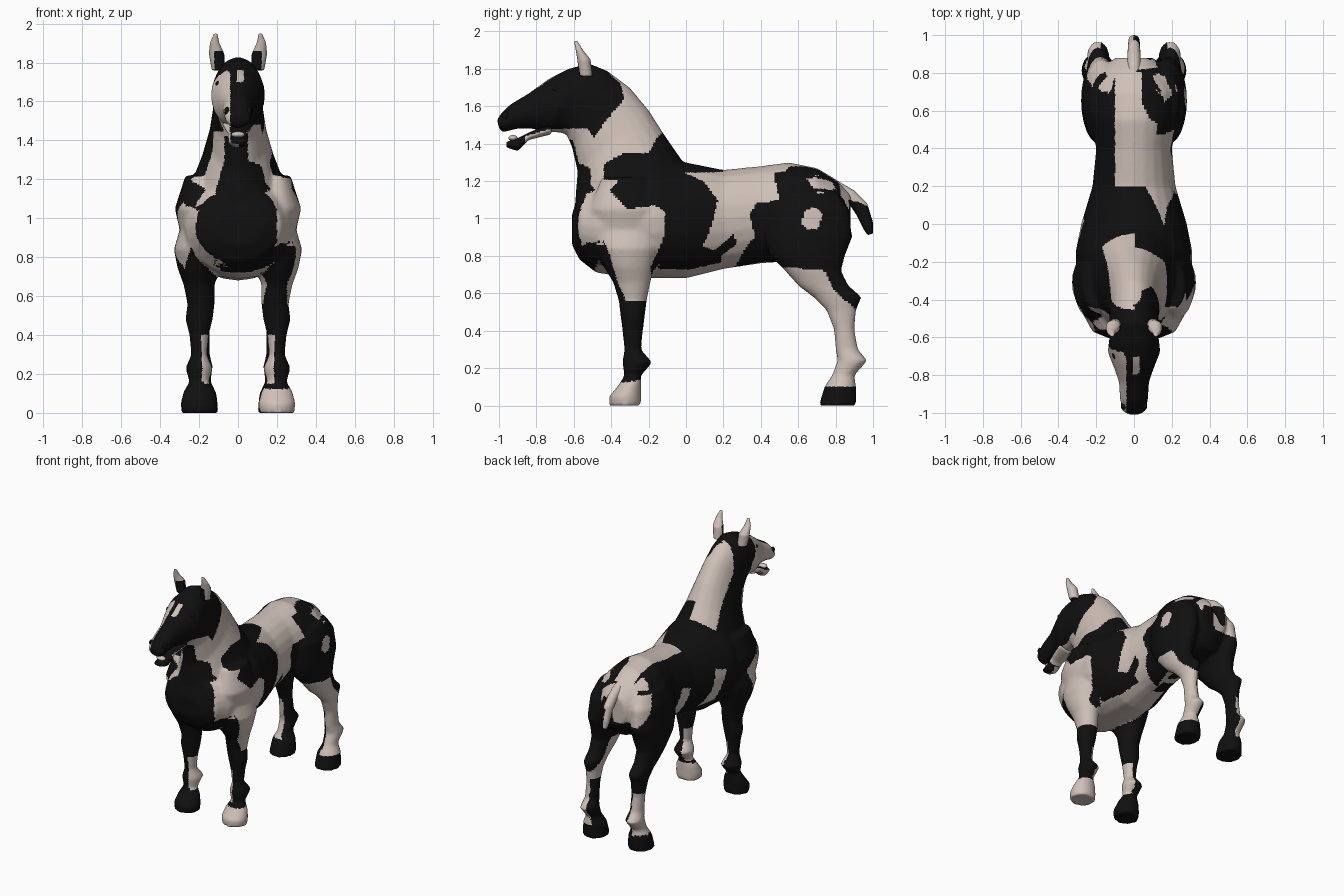
import bpy, bmesh, math
from mathutils import Vector

default_cube = bpy.data.objects.get("Cube")
if default_cube:
    bpy.data.objects.remove(default_cube, do_unlink=True)


def make_material(name, colour):
    material = bpy.data.materials.new(name)
    material.use_nodes = True
    material.diffuse_color = colour
    material.node_tree.nodes["Principled BSDF"].inputs["Base Color"].default_value = colour
    return material


black_coat = make_material("black coat", (.005, .005, .005, 1))
cream_coat = make_material("cream coat", (.62, .53, .48, 1))
BLACK, CREAM = 0, 1

# Coat patches: outlines drawn on the left, right, top or front of the animal
base_colour = {"left": CREAM, "right": BLACK, "top": BLACK, "front": CREAM}
patches = {view: [] for view in base_colour}


def patch(view, colour, *outline):
    patches[view].append((colour, outline))


def inside(u, v, outline):
    hit = False
    previous = outline[-1]
    for current in outline:
        (u1, v1), (u2, v2) = previous, current
        if (v1 > v) != (v2 > v) and u < u1 + (v - v1) * (u2 - u1) / (v2 - v1):
            hit = not hit
        previous = current
    return hit


# Left side: head, shoulder, haunch, foreleg, hoof and chest patches
patch("left", BLACK, (-.5, 1.86), (-.35, 1.72), (-.33, 1.64), (-.44, 1.51), (-.49, 1.43),
      (-.53, 1.48), (-.72, 1.48), (-.86, 1.44), (-.86, 1.3), (-1.1, 1.3), (-1.1, 1.6), (-.7, 1.9))
patch("left", BLACK, (-.44, 1.29), (-.33, 1.35), (-.2, 1.35), (-.15, 1.44), (-.08, 1.5), (0, 1.4),
      (0, 1.24), (.09, 1.2), (.17, 1.1), (.14, .97), (.09, .85), (.15, .83), (.26, .92),
      (.27, .86), (.19, .8), (.19, .7), (-.04, .6), (-.17, .6), (-.19, .74), (-.12, .89),
      (-.11, 1.04), (-.17, 1.07), (-.31, 1.05), (-.41, 1.15), (-.36, 1.2), (-.44, 1.21))
patch("left", BLACK, (.38, 1.08), (.5, 1.1), (.47, 1.24), (.6, 1.4), (.8, 1.28), (.83, 1.12),
      (.9, 1), (.9, .75), (1, .6), (.91, .51), (.79, .62), (.74, .72), (.52, .74), (.42, .77),
      (.26, .74), (.33, .86), (.37, .9), (.34, 1.02))
patch("left", BLACK, (-.65, .8), (-.53, .87), (-.44, .88), (-.4, .79), (-.37, .67), (-.32, .56),
      (-.2, .56), (-.15, .25), (-.22, .14), (-.36, .12), (-.4, .5), (-.7, .7))
patch("left", BLACK, (.6, -.1), (1, -.1), (1, .1), (.6, .1))
patch("left", BLACK, (-.65, 1.17), (-.53, 1.15), (-.55, 1.08), (-.65, 1.05))
patch("left", BLACK, (.87, 1.1), (.92, 1.09), (1.1, 1), (1.1, .9), (.88, .9))
patch("left", CREAM, (.63, 1.23), (.78, 1.2), (.8, 1.16), (.71, 1.13))
patch("left", CREAM, (.62, .97), (.63, 1.04), (.69, 1.06), (.73, 1.02), (.71, .95), (.65, .94))

# Right side: face, throat, crest, shoulder, flank, waist, rump with tail, and shank
patch("right", CREAM, (-1.1, 1.3), (-1.1, 1.6), (-.8, 1.72), (-.68, 1.76), (-.62, 1.6), (-.6, 1.44))
patch("right", CREAM, (-.66, 1.44), (-.5, 1.45), (-.45, 1.2), (-.5, 1.05), (-.65, 1.1))
patch("right", CREAM, (-.48, 1.9), (-.25, 1.8), (0, 1.4), (-.12, 1.28), (-.25, 1.45), (-.4, 1.6))
patch("right", CREAM, (-.6, .78), (-.6, 1.02), (-.45, 1.08), (-.3, .95), (-.35, .8), (-.45, .72))
patch("right", CREAM, (-.08, 1.04), (.02, 1.07), (.06, .9), (.12, .8), (0, .82), (-.04, .95))
patch("right", CREAM, (.25, 1), (.34, 1.03), (.4, .8), (.33, .7))
patch("right", CREAM, (.66, 1.27), (.9, 1.22), (1.1, 1.1), (1.1, .9), (.91, .9), (.8, 1), (.74, 1.12))
patch("right", CREAM, (.7, .12), (.7, .4), (1, .46), (1, .12))

# Back seen from above: spine, withers and a rump spot
patch("top", CREAM, (-.05, 1.1), (-.1, .8), (-.1, .2), (.06, .2), (.14, .05), (.23, .03),
      (.23, .48), (.09, .55), (.04, .65), (.04, 1.1))
patch("top", CREAM, (-.1, -.04), (0, -.05), (.06, -.13), (-.05, -.2))
patch("top", CREAM, (.1, .8), (.17, .78), (.18, .66), (.12, .7))

# Chest blaze
patch("front", BLACK, (-.07, 1.45), (.05, 1.45), (.05, 1.3), (.12, 1.27), (.2, 1.05), (.2, .86),
      (.35, .86), (.35, .5), (-.35, .5), (-.24, .85), (-.2, 1.05), (-.28, 1.06), (-.28, 1.22),
      (-.12, 1.12), (-.07, 1.3))


def body_coat(centre, normal):
    x, y, z = centre
    head = y < -.6 and z > 1.4
    inner = normal.x * x < -.05
    if head and abs(x - .01) < .02 and 1.7 < z < 1.76:
        return CREAM
    if normal.z < -.8 and y < .2 and .6 < z < .8:
        return CREAM
    if inner and z < .45 and y > .5:
        return BLACK
    if inner and .15 < z < .4 and y < 0:
        return CREAM
    if normal.z > .75 and z > 1.1 and y > -.1:
        view, u, v = "top", x, y
    elif normal.y < -.6 and y < -.4 and .6 < z < 1.42:
        view, u, v = "front", x, z
    else:
        view = "left" if x > (-.04 if head else 0) else "right"
        u, v = y, z
    colour = base_colour[view]
    for patch_colour, outline in patches[view]:
        if inside(u, v, outline):
            colour = patch_colour
    return colour


def ear_coat(centre, normal):
    return BLACK if normal.y < .2 and abs(centre.x) < .12 and centre.z < 1.86 else CREAM


def loft(bm, rings, sides=24):
    """Skin ellipses; each ring has two opposite (y, z) points, a centre x and a half width."""
    loops = []
    for first, second, x, width in rings:
        a, b = Vector((x, *first)), Vector((x, *second))
        middle, axis = (a + b) / 2, (a - b) / 2
        loop = []
        for i in range(sides):
            angle = math.tau * i / sides
            across = Vector((width * math.sin(angle), 0, 0))
            loop.append(bm.verts.new(middle + axis * math.cos(angle) + across))
        loops.append(loop)
    faces = [bm.faces.new(loops[0]), bm.faces.new(loops[-1])]
    for lower, upper in zip(loops, loops[1:]):
        for i in range(sides):
            j = (i + 1) % sides
            faces.append(bm.faces.new((lower[i], lower[j], upper[j], upper[i])))
    bmesh.ops.recalc_face_normals(bm, faces=faces)


def finish(name, bm, voxel, coat, smoothing=5):
    """Fuse the lofts into one skin, smooth it and paint the coat."""
    mesh = bpy.data.meshes.new(name)
    bm.to_mesh(mesh)
    bm.free()
    obj = bpy.data.objects.new(name, mesh)
    bpy.context.collection.objects.link(obj)
    remesh = obj.modifiers.new("fuse", "REMESH")
    remesh.mode = "VOXEL"
    remesh.voxel_size = voxel
    smooth = obj.modifiers.new("soften", "SMOOTH")
    smooth.iterations = smoothing
    depsgraph = bpy.context.evaluated_depsgraph_get()
    skin = bpy.data.meshes.new_from_object(obj.evaluated_get(depsgraph))
    obj.modifiers.clear()
    obj.data = skin
    skin.materials.clear()
    skin.materials.append(black_coat)
    skin.materials.append(cream_coat)
    for face in skin.polygons:
        face.material_index = coat(face.center, face.normal)
    skin.shade_smooth()
    return obj


# Trunk: y, top, bottom, half width
trunk = [(-.61, 1.02, .86, .12), (-.57, 1.15, .78, .22), (-.48, 1.2, .71, .27),
         (-.35, 1.28, .69, .3), (-.15, 1.33, .68, .31), (0, 1.3, .68, .28), (.2, 1.26, .73, .22),
         (.4, 1.28, .76, .2), (.55, 1.3, .77, .23), (.7, 1.27, .78, .24), (.8, 1.21, .8, .2),
         (.88, 1.13, .9, .1)]
# Neck and head: crest point, throat point, half width
neck_head = [((-.02, 1.31), (-.6, .95), .25), ((-.11, 1.44), (-.59, 1.13), .19),
             ((-.2, 1.58), (-.58, 1.25), .15), ((-.3, 1.7), (-.61, 1.38), .13),
             ((-.42, 1.79), (-.64, 1.45), .13), ((-.52, 1.83), (-.68, 1.46), .13),
             ((-.63, 1.8), (-.72, 1.46), .14), ((-.73, 1.75), (-.77, 1.47), .11),
             ((-.84, 1.67), (-.83, 1.48), .08), ((-.94, 1.61), (-.9, 1.48), .075),
             ((-.99, 1.56), (-.98, 1.46), .065), ((-1.01, 1.53), (-1, 1.48), .04)]
# Legs: z, front y, back y, centre x, half width
foreleg = [(1.22, -.45, -.2, .2, .07), (1.05, -.52, -.1, .2, .125), (.94, -.5, -.12, .19, .11),
           (.84, -.48, -.14, .21, .12), (.74, -.44, -.17, .2, .11), (.66, -.39, -.19, .2, .08),
           (.56, -.36, -.21, .19, .07), (.48, -.35, -.22, .2, .07), (.4, -.34, -.23, .2, .05),
           (.3, -.33, -.24, .2, .04), (.23, -.34, -.18, .2, .07), (.16, -.33, -.24, .2, .05),
           (.11, -.36, -.24, .2, .08), (.05, -.41, -.24, .2, .095), (0, -.41, -.24, .2, .09)]
hindleg = [(1.15, .5, .8, .15, .08), (1.05, .42, .87, .17, .1), (.9, .42, .89, .18, .1),
           (.8, .45, .85, .18, .1), (.72, .53, .83, .19, .08), (.64, .6, .87, .19, .065),
           (.58, .68, .94, .19, .06), (.51, .75, .91, .19, .05), (.41, .79, .9, .19, .045),
           (.3, .8, .92, .19, .045), (.24, .81, .97, .19, .06), (.16, .78, .9, .19, .05),
           (.1, .74, .91, .19, .08), (0, .71, .91, .19, .09)]

body = bmesh.new()
loft(body, [((y, top), (y, bottom), 0, width) for y, top, bottom, width in trunk])
loft(body, [(crest, throat, 0, width) for crest, throat, width in neck_head])
for side in (-1, 1):
    for leg in (foreleg, hindleg):
        loft(body, [((front, z), (back, z), side * x, width) for z, front, back, x, width in leg])
finish("body", body, .012, body_coat)

# Lower jaw, slightly open
jaw = bmesh.new()
loft(jaw, [((-.72, 1.51), (-.72, 1.45), 0, .08), ((-.84, 1.46), (-.84, 1.42), 0, .055),
           ((-.9, 1.43), (-.9, 1.36), 0, .05), ((-.96, 1.41), (-.96, 1.38), 0, .04)])
finish("lower_jaw", jaw, .008, body_coat, 2)

# Short docked tail
tail = bmesh.new()
loft(tail, [((.78, 1.22), (.8, 1.1), 0, .04), ((.9, 1.15), (.87, 1.08), 0, .035),
            ((.97, 1.08), (.91, 1.02), 0, .033), ((1, .98), (.95, .94), 0, .03),
            ((1, .92), (.97, .91), 0, .02)])
finish("tail", tail, .008, body_coat, 2)


def ball(name, location, scale, material):
    bpy.ops.mesh.primitive_uv_sphere_add(segments=16, ring_count=10, radius=1, location=location)
    obj = bpy.context.object
    obj.name, obj.scale = name, scale
    obj.data.materials.append(material)
    bpy.ops.object.shade_smooth()


# Ears, eyes and nostrils
for side, label in ((-1, "right"), (1, "left")):
    ear = bmesh.new()
    loft(ear, [((-.57, 1.76), (-.5, 1.76), side * .1, .035), ((-.58, 1.84), (-.51, 1.85), side * .11, .04),
               ((-.59, 1.9), (-.55, 1.9), side * .12, .025), ((-.6, 1.95), (-.58, 1.95), side * .115, .01)])
    finish(label + "_ear", ear, .007, ear_coat, 2)
    ball(label + "_eye", (side * .102, -.69, 1.69), (.014, .024, .016), black_coat)
    ball(label + "_nostril", (side * .056, -.965, 1.55), (.014, .018, .022), black_coat)
ball("lower_teeth", (0, -.925, 1.43), (.035, .025, .016), cream_coat)
